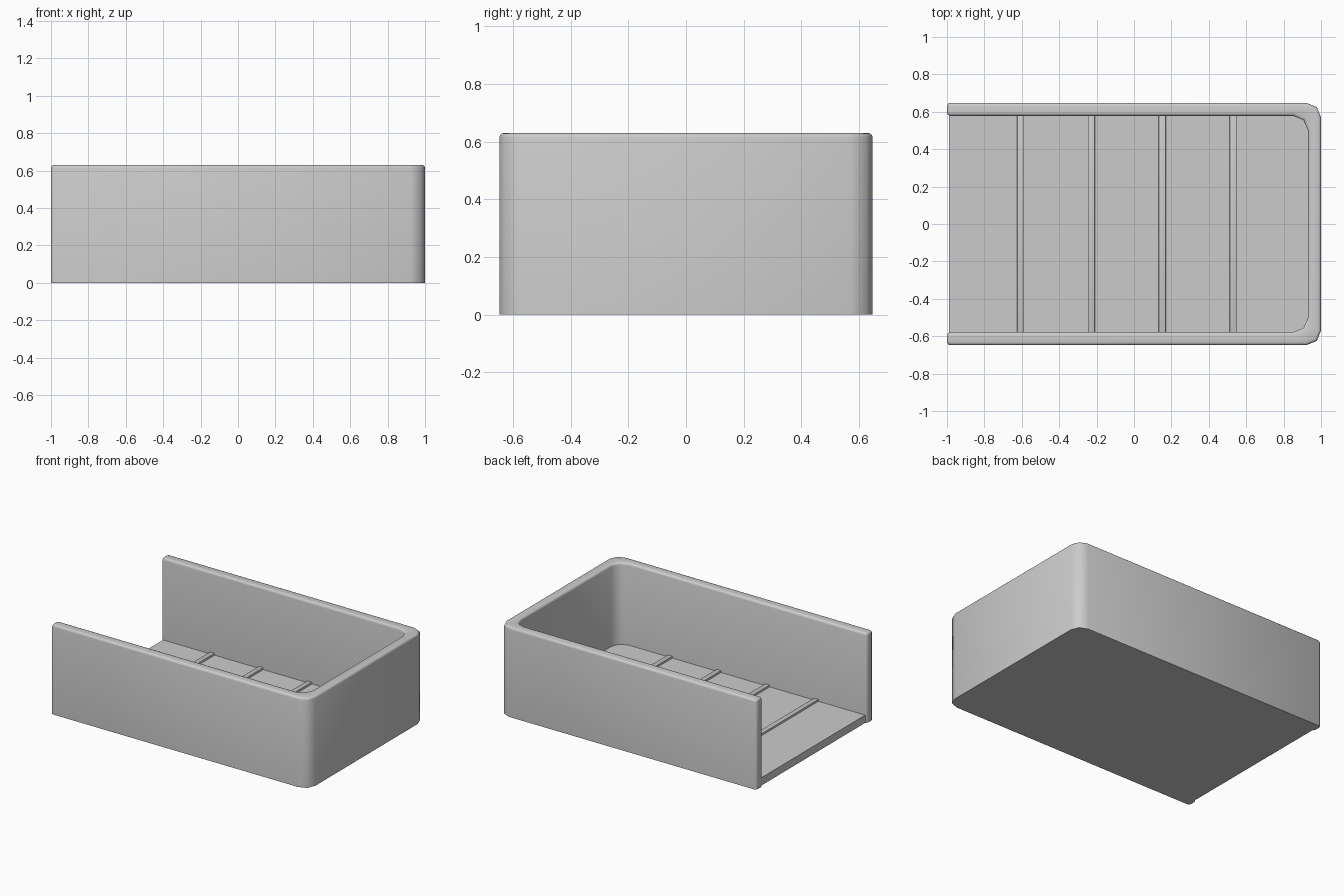
import bpy, bmesh, math

if "Cube" in bpy.data.objects:
    bpy.data.objects.remove(bpy.data.objects["Cube"])

W, H, T = 0.648, 0.63, 0.07      # half depth, height, wall thickness
FLOOR = 0.055


def finish(name, bm, angle=40):
    bmesh.ops.recalc_face_normals(bm, faces=bm.faces)
    me = bpy.data.meshes.new(name)
    bm.to_mesh(me)
    bm.free()
    ob = bpy.data.objects.new(name, me)
    bpy.context.collection.objects.link(ob)
    bpy.context.view_layer.objects.active = ob
    ob.select_set(True)
    bpy.ops.object.shade_smooth_by_angle(angle=math.radians(angle))
    ob.select_set(False)
    return ob


def prism(points, z0, z1):
    bm = bmesh.new()
    face = bm.faces.new([bm.verts.new((x, y, z0)) for x, y in points])
    ext = bmesh.ops.extrude_face_region(bm, geom=[face])
    verts = [g for g in ext["geom"] if isinstance(g, bmesh.types.BMVert)]
    bmesh.ops.translate(bm, verts=verts, vec=(0, 0, z1 - z0))
    return bm


def bevel_top(bm, z, width, segments):
    edges = [e for e in bm.edges if all(abs(v.co.z - z) < 1e-5 for v in e.verts)]
    bmesh.ops.bevel(bm, geom=edges, offset=width, segments=segments,
                    profile=0.5, affect='EDGES')


def arc(cx, cy, r, a0, a1, n=2):
    steps = [math.radians(a0 + (a1 - a0) * i / n) for i in range(n + 1)]
    return [(cx + r * math.cos(a), cy + r * math.sin(a)) for a in steps]


def mirrored(half):
    return half + [(x, -y) for x, y in reversed(half)]


# U-shaped wall, open on the left, with rounded ends and rim
R, E = 0.078, 0.018
outer = arc(-1 + E, W - E, E, 180, 90) + arc(1 - R, W - R, R, 90, 0)
outer = mirrored(outer)
inner_half = arc(-1 + E, W - T + E, E, 180, 270) + arc(1 - T - R, W - T - R, R, 90, 0)
inner = mirrored(inner_half)
bm = prism(outer + inner[::-1], 0, H)
bevel_top(bm, H, 0.016, 3)
finish("tray_wall", bm, 50)

# Floor panel, set slightly back from the open ends and into the wall
floor = mirrored([(-0.988, W - T + 0.01)] + arc(1 - T - R, W - T - R, R + 0.01, 90, 0))
finish("floor_panel", prism(floor, 0, FLOOR))

# Low cross ribs on the floor
for i in range(4):
    x, h, y = -0.606 + 0.3785 * i, 0.019, W - T + 0.005
    bm = prism([(x - h, -y), (x + h, -y), (x + h, y), (x - h, y)], FLOOR - 0.01, FLOOR + 0.014)
    bevel_top(bm, FLOOR + 0.014, 0.006, 2)
    finish(f"floor_rib_{i + 1}", bm)
